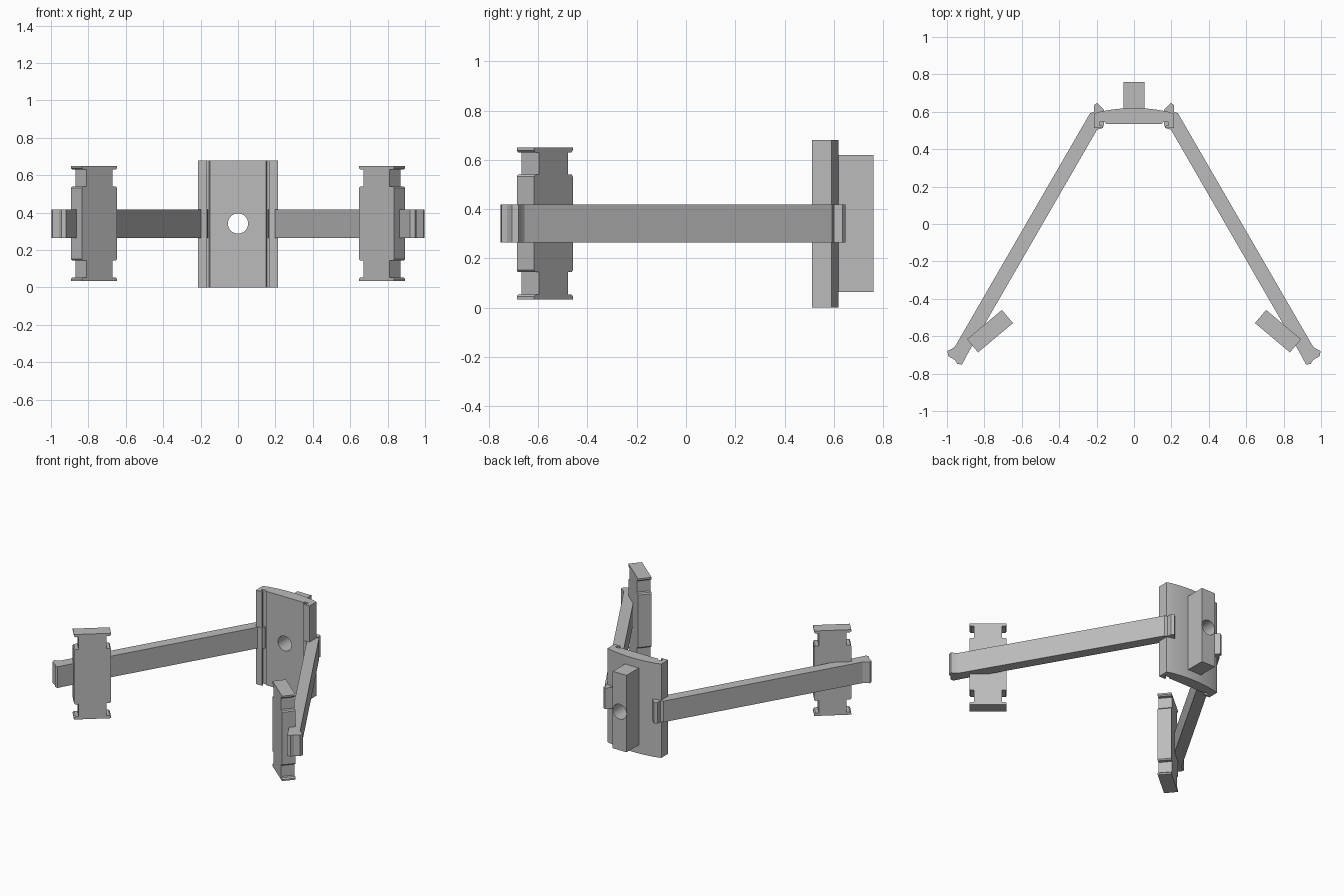
import bpy, bmesh
from math import atan2
from mathutils import Matrix, Vector

cube = bpy.data.objects.get("Cube")
if cube:
    bpy.data.objects.remove(cube, do_unlink=True)

grey = bpy.data.materials.new("plain grey")
grey.use_nodes = True
colour = (0.5, 0.5, 0.5, 1)
grey.diffuse_color = colour
grey.node_tree.nodes["Principled BSDF"].inputs["Base Color"].default_value = colour


def prism(name, outline, low, high, matrix=None):
    """Extrude a flat outline from low to high, then place it."""
    bm = bmesh.new()
    face = bm.faces.new([bm.verts.new((x, y, low)) for x, y in outline])
    top = bmesh.ops.extrude_face_region(bm, geom=[face])["geom"]
    moved = [v for v in top if isinstance(v, bmesh.types.BMVert)]
    bmesh.ops.translate(bm, verts=moved, vec=(0, 0, high - low))
    if matrix:
        bm.transform(matrix)
    bmesh.ops.recalc_face_normals(bm, faces=bm.faces)
    mesh = bpy.data.meshes.new(name)
    bm.to_mesh(mesh)
    bm.free()
    mesh.materials.append(grey)
    obj = bpy.data.objects.new(name, mesh)
    bpy.context.collection.objects.link(obj)
    return obj


def mirrored(points):
    return points + [(-x, y) for x, y in reversed(points)]


MID = 0.342
flip = Matrix.Scale(-1, 4, (1, 0, 0))

# Mounting plate: gently bowed back, lipped grooves along the front edges
bow = [(x, 0.62 - 0.6 * x * x) for x in (0.03, 0.07, 0.11, 0.15, 0.185)]
edge = [(0.215, 0.59), (0.215, 0.512), (0.165, 0.512), (0.165, 0.524),
        (0.185, 0.528), (0.185, 0.545), (0.155, 0.545), (0.15, 0.535)]
plate = prism("mounting_plate", mirrored(bow + edge), 0, 0.68)

# Rear rib
rib = prism("rear_rib", mirrored([(0.055, 0.612), (0.055, 0.76)]), 0.063, 0.62)

# Round hole through plate and rib
bpy.ops.mesh.primitive_cylinder_add(vertices=40, radius=0.054, depth=1,
                                    location=(0, 0.65, MID), rotation=(1.570796, 0, 0))
cutter = bpy.context.object
cutter.name = "hole_cutter"
cutter.hide_render = True
for obj in (plate, rib):
    bpy.ops.object.select_all(action="DESELECT")
    obj.select_set(True)
    bpy.context.view_layer.objects.active = obj
    cut = obj.modifiers.new("hole", "BOOLEAN")
    cut.operation = "DIFFERENCE"
    cut.solver = "EXACT"
    cut.object = cutter
    bpy.ops.object.modifier_apply(modifier="hole")
    bpy.ops.object.shade_smooth_by_angle()
bpy.data.objects.remove(cutter, do_unlink=True)

# Arm outline: clip at the plate, straight beam, knobbed tip
arm = [(0.235, 0.592), (0.215, 0.6), (0.215, 0.635), (0.197, 0.648), (0.16, 0.61),
       (0.16, 0.545), (0.16, 0.53), (0.17, 0.512), (0.197, 0.505),
       (0.87, -0.66), (0.902, -0.718), (0.92, -0.752), (0.945, -0.748),
       (0.957, -0.727), (0.992, -0.707), (0.998, -0.68), (0.975, -0.668), (0.957, -0.655)]

# Pad outline: broad middle, narrow necks, barbed end flanges (quarter, mirrored twice)
quarter = [(0.122, 0.19), (0.115, 0.198), (0.092, 0.198), (0.092, 0.288),
           (0.113, 0.288), (0.122, 0.296), (0.122, 0.308)]
half = [(x, -z) for x, z in reversed(quarter)] + quarter
along = Vector((0.187, -0.157, 0)).normalized()
turn = Matrix.Rotation(atan2(along.y, along.x), 4, "Z")
place = (Matrix.Translation((0.77, -0.573, MID)) @ turn
         @ Matrix.Rotation(1.570796, 4, "X"))

for side, mat in (("left", Matrix.Identity(4)), ("right", flip)):
    prism(side + "_arm", arm, 0.265, 0.418, mat)
    prism(side + "_pad", mirrored(half), -0.046, 0.046, mat @ place)
